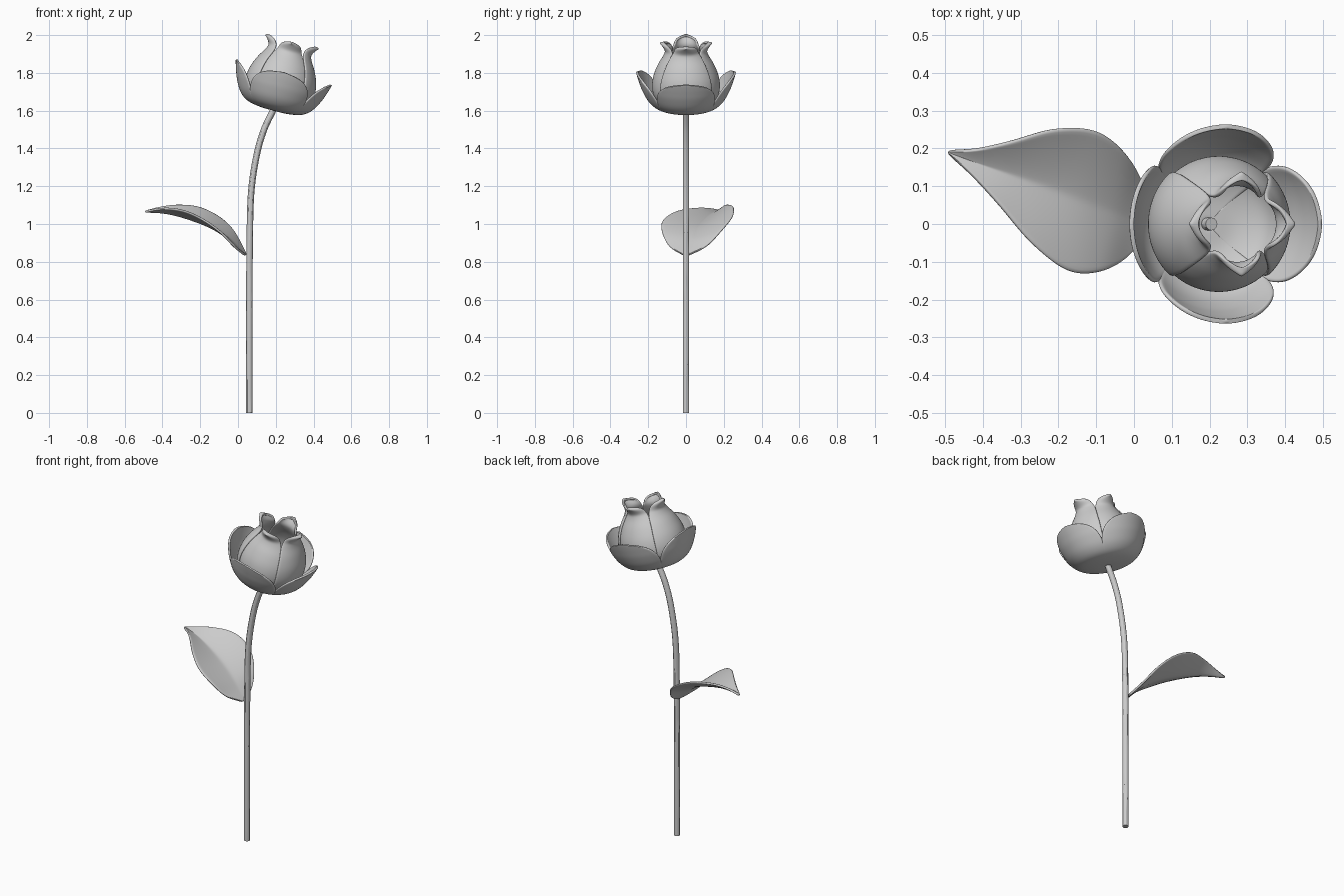
import bpy, bmesh, math
from mathutils import Matrix, Vector

if "Cube" in bpy.data.objects:
    bpy.data.objects.remove(bpy.data.objects["Cube"])


def spline(rows, per):
    """Catmull-Rom sampling through rows of any width."""
    rows = [Vector(r) for r in rows]
    p = [rows[0] * 2 - rows[1]] + rows + [rows[-1] * 2 - rows[-2]]
    out = []
    for i in range(1, len(p) - 2):
        a, b, c, d = p[i - 1:i + 3]
        for k in range(per):
            t = k / per
            out.append(0.5 * (2 * b + (c - a) * t + (2 * a - 5 * b + 4 * c - d) * t * t
                              + (3 * b - a - 3 * c + d) * t ** 3))
    return out + [rows[-1]]


def sheet(name, rows, point, thick, cols=20, matrix=Matrix()):
    """Thin rounded sheet: point(row, s) gives the surface for s in -1..1."""
    bm = bmesh.new()
    grid = [[bm.verts.new(matrix @ Vector(point(r, 2 * j / cols - 1))) for j in range(cols + 1)]
            for r in rows]
    for a, b in zip(grid, grid[1:]):
        for j in range(cols):
            bm.faces.new((a[j], a[j + 1], b[j + 1], b[j]))
    bmesh.ops.remove_doubles(bm, verts=bm.verts, dist=0.0004)
    me = bpy.data.meshes.new(name)
    bm.to_mesh(me)
    bm.free()
    me.shade_smooth()
    ob = bpy.data.objects.new(name, me)
    bpy.context.collection.objects.link(ob)
    sol = ob.modifiers.new("thickness", 'SOLIDIFY')
    sol.thickness = thick
    sol.offset = 0
    sub = ob.modifiers.new("round", 'SUBSURF')
    sub.levels = sub.render_levels = 1
    return ob


# stem: straight, then bending towards the bloom
path = spline([(.06, 0, 0), (.06, 0, .5), (.062, 0, .9), (.07, 0, 1.17), (.1, 0, 1.37),
               (.138, 0, 1.5), (.185, 0, 1.6), (.205, 0, 1.645)], 6)
cu = bpy.data.curves.new("stem", 'CURVE')
cu.dimensions = '3D'
cu.bevel_depth = 0.017
cu.bevel_resolution = 4
cu.use_fill_caps = True
sp = cu.splines.new('POLY')
sp.points.add(len(path) - 1)
for q, v in zip(sp.points, path):
    q.co = (*v, 1)
stem = bpy.data.objects.new("stem", cu)
bpy.context.collection.objects.link(stem)
bpy.context.view_layer.objects.active = stem
stem.select_set(True)
bpy.ops.object.convert(target='MESH')
bpy.ops.object.shade_smooth_by_angle()

# petals: rows of radius, height, half angle in degrees, edge pull-in
outer = spline([(.01, 0, 50, 0), (.08, .003, 50, 0), (.15, .018, 49, 0), (.195, .055, 47, 0),
                (.226, .11, 43, 0), (.243, .155, 35, 0), (.254, .19, 21, 0), (.258, .206, 0, 0)], 4)
inner = spline([(.01, .012, 48, 0), (.08, .015, 48, 0), (.14, .04, 48, 0), (.172, .08, 48, 0),
                (.183, .13, 48, 0), (.175, .19, 48, 0), (.15, .25, 47, 0), (.12, .3, 46, .003),
                (.112, .33, 41, .012), (.128, .36, 29, .025), (.142, .374, 0, .02)], 4)
bloom = Matrix.Translation((.19, 0, 1.605)) @ Matrix.Rotation(math.radians(15), 4, 'Y')


def petal(turn, rs=1.0, hs=1.0):
    def point(row, s):
        r, h, ang, pull = row
        a = turn + s * math.radians(ang)
        r = (r - pull * s * s) * rs
        return r * math.cos(a), r * math.sin(a), h * hs
    return point


for i, side in enumerate(("right", "back", "left", "front")):
    turn = i * math.pi / 2
    sheet("outer_petal_" + side, outer, petal(turn), 0.012, matrix=bloom)
    k = 0.95 if i % 2 else 1.0
    sheet("inner_petal_" + side, inner, petal(turn, k, .98 if i % 2 else 1), 0.012, matrix=bloom)

# leaf: rows of midrib x, y, z, half width, edge lift
leaf = spline([(.04, 0, .835, .012, 0), (.0, .012, .875, .10, .01), (-.06, .033, .93, .16, .04),
               (-.14, .062, .98, .185, .06), (-.24, .10, 1.02, .152, .07),
               (-.34, .135, 1.05, .085, .05), (-.42, .163, 1.063, .036, .025),
               (-.492, .19, 1.066, .003, 0)], 5)


def leaf_point(row, s):
    x, y, z, w, lift = row
    side = 1.0 if s > 0 else 0.65
    return x + .2 * w * s, y + w * s, z + lift * side * abs(s) ** 1.2


sheet("leaf", leaf, leaf_point, 0.012)
